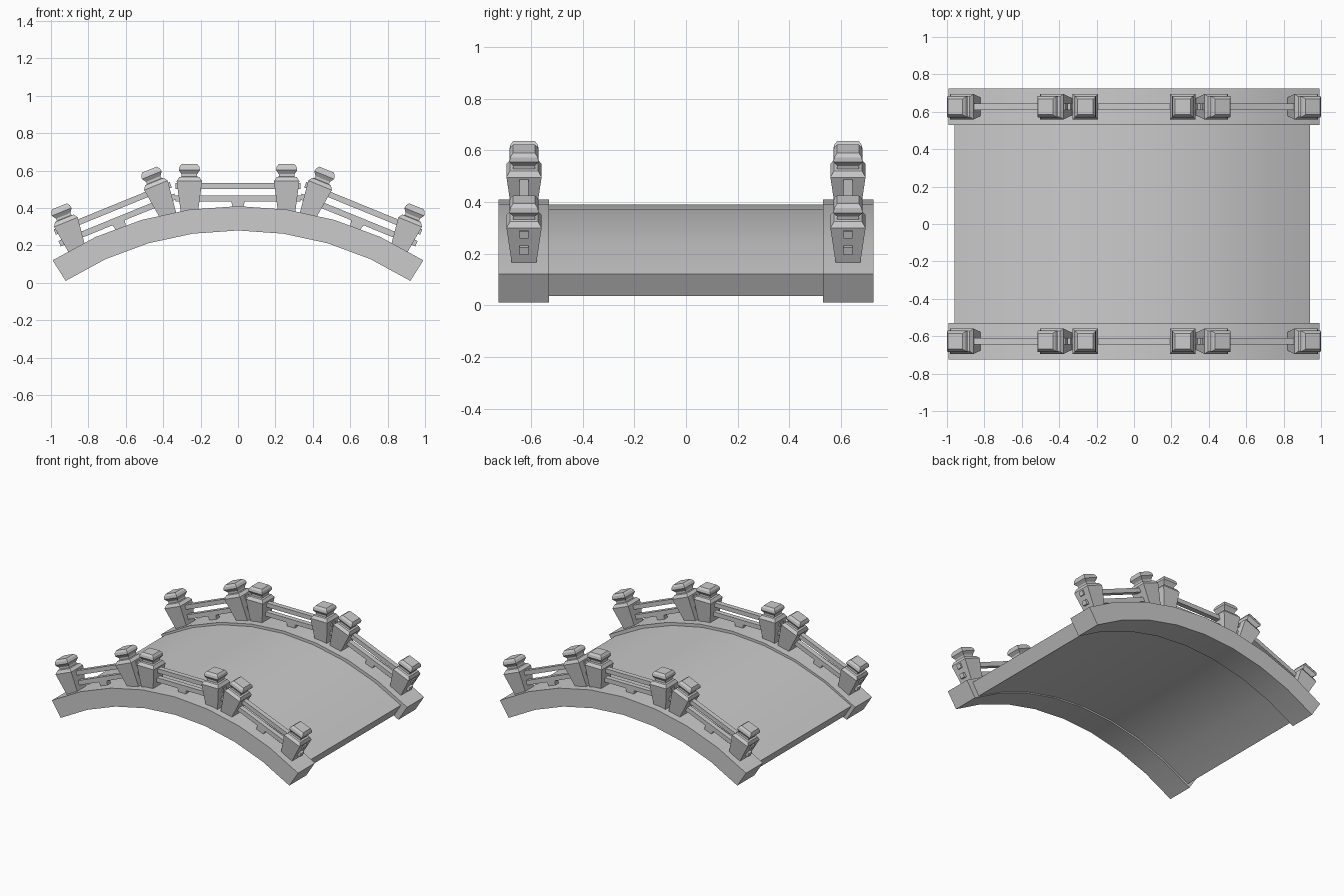
import bpy, bmesh, math
from mathutils import Matrix, Vector

if "Cube" in bpy.data.objects:
    bpy.data.objects.remove(bpy.data.objects["Cube"])

CZ = -1.43      # centre height of the arch circle
RAIL_Y = 0.627  # distance of each balustrade from the middle


def finish(bm, name, smooth=False):
    bmesh.ops.recalc_face_normals(bm, faces=bm.faces)
    me = bpy.data.meshes.new(name)
    bm.to_mesh(me)
    bm.free()
    ob = bpy.data.objects.new(name, me)
    bpy.context.collection.objects.link(ob)
    if smooth:
        bpy.ops.object.select_all(action='DESELECT')
        ob.select_set(True)
        bpy.context.view_layer.objects.active = ob
        bpy.ops.object.shade_smooth_by_angle(angle=math.radians(30))
    return ob


def loft(bm, rings, closed=False):
    """Join equal-sized rings of points with quads and cap the ends."""
    vs = [[bm.verts.new(p) for p in r] for r in rings]
    n = len(vs[0])
    for a, b in zip(vs, vs[1:]):
        for i in range(n):
            j = (i + 1) % n
            bm.faces.new((a[i], a[j], b[j], b[i]))
    bm.faces.new(vs[0])
    bm.faces.new(vs[-1])


def arch(name, r0, r1, y0, y1, half_angle, shift=0.0, segs=8):
    bm = bmesh.new()
    rings = []
    for i in range(segs + 1):
        a = math.radians(half_angle) * (2 * i / segs - 1)
        s, c = math.sin(a), math.cos(a)
        rings.append([(r * s + shift, y, CZ + r * c)
                      for r, y in ((r0, y0), (r0, y1), (r1, y1), (r1, y0))])
    loft(bm, rings)
    return finish(bm, name, True)


def square(x, z, hx, hy):
    return [(x - hx, -hy, z), (x + hx, -hy, z), (x + hx, hy, z), (x - hx, hy, z)]


# post profile: height, half width
POST = [(-0.02, 0.044), (0.163, 0.068), (0.184, 0.054), (0.187, 0.042),
        (0.2, 0.042), (0.222, 0.057), (0.24, 0.053), (0.254, 0.042)]


def place(bm, name, mat):
    bm.transform(mat)
    finish(bm, name)


def railing(label, mat):
    # two tapered posts with caps
    for side, x in (("left", -0.26), ("right", 0.26)):
        bm = bmesh.new()
        loft(bm, [square(x, z, h, h) for z, h in POST])
        place(bm, f"{label}_{side}_post", mat)
    # two rails passing through the posts
    for part, z0, z1 in (("lower_rail", 0.053, 0.085), ("upper_rail", 0.121, 0.152)):
        bm = bmesh.new()
        loft(bm, [square(0, z0, 0.335, 0.018), square(0, z1, 0.335, 0.018)])
        place(bm, f"{label}_{part}", mat)
    # small support block under the lower rail
    bm = bmesh.new()
    loft(bm, [square(0, -0.005, 0.024, 0.018), square(0, 0.03, 0.03, 0.018),
              square(0, 0.055, 0.036, 0.018)])
    place(bm, f"{label}_support", mat)


# walkway and side curbs
arch("deck", 1.72, 1.82, -0.535, 0.535, 31.5, -0.01)
arch("front_curb", 1.71, 1.84, -0.725, -0.53, 32.6)
arch("back_curb", 1.71, 1.84, 0.53, 0.725, 32.6)

# three railing sections along each curb
for row, y in (("front", -RAIL_Y), ("back", RAIL_Y)):
    for sec, x, z, tilt in (("left", -0.618, 0.272, -22.2),
                            ("middle", 0, 0.381, 0),
                            ("right", 0.618, 0.272, 22.2)):
        railing(f"{row}_{sec}", Matrix.Translation(Vector((x, y, z)))
                @ Matrix.Rotation(math.radians(tilt), 4, 'Y'))
